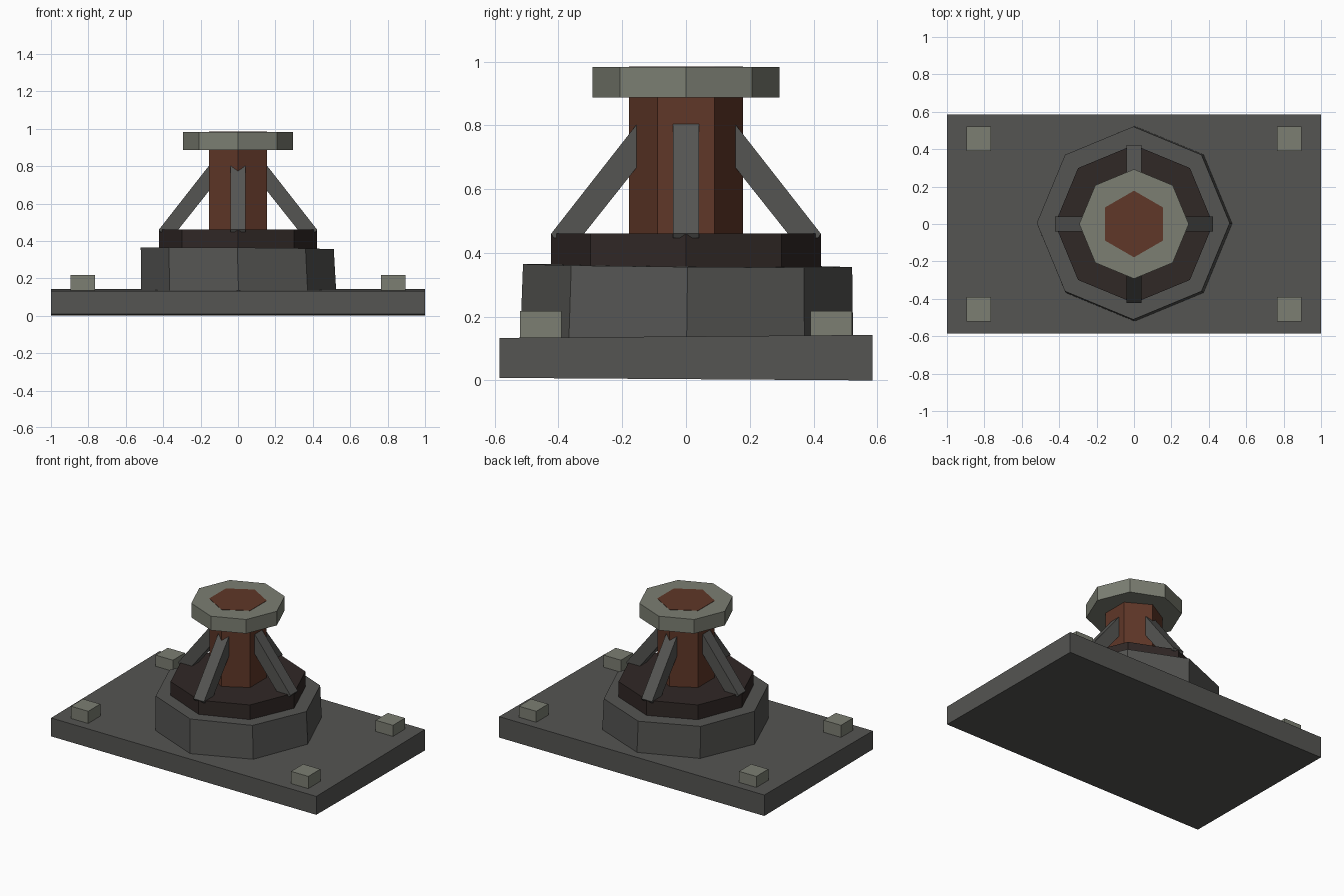
import bpy, bmesh
from math import cos, sin, tau, pi
from mathutils import Matrix

if "Cube" in bpy.data.objects:
    bpy.data.objects.remove(bpy.data.objects["Cube"])


def material(name, rgb):
    m = bpy.data.materials.new(name)
    m.diffuse_color = (*rgb, 1)
    m.use_nodes = True
    m.node_tree.nodes["Principled BSDF"].inputs["Base Color"].default_value = m.diffuse_color
    return m


STONE = material("stone", (0.09, 0.09, 0.085))
METAL = material("light_metal", (0.20, 0.21, 0.17))
DARK = material("dark_iron", (0.03, 0.021, 0.019))
RUST = material("rust", (0.115, 0.038, 0.021))


def loft(name, lower, upper, mat):
    """Closed solid between two matching rings of points."""
    bm = bmesh.new()
    a = [bm.verts.new(p) for p in lower]
    b = [bm.verts.new(p) for p in upper]
    n = len(a)
    bm.faces.new(a[::-1])
    bm.faces.new(b)
    for i in range(n):
        j = (i + 1) % n
        bm.faces.new((a[i], a[j], b[j], b[i]))
    bmesh.ops.recalc_face_normals(bm, faces=bm.faces)
    me = bpy.data.meshes.new(name)
    bm.to_mesh(me)
    bm.free()
    me.materials.append(mat)
    ob = bpy.data.objects.new(name, me)
    bpy.context.collection.objects.link(ob)
    return ob


def ring(n, r, z, turn=0.0, cx=0.0, cy=0.0, tx=0.0, ty=0.0):
    """Regular polygon, optionally shifted and tilted."""
    pts = []
    for i in range(n):
        x = r * cos(turn + tau * i / n)
        y = r * sin(turn + tau * i / n)
        pts.append((x + cx, y + cy, z + tx * x + ty * y))
    return pts


def rect(cx, cy, hx, hy, z, ty=0.0):
    return [(cx + sx * hx, cy + sy * hy, z + ty * sy * hy)
            for sx, sy in ((-1, -1), (1, -1), (1, 1), (-1, 1))]


# Worn base slab, very slightly uneven
loft("base_slab", rect(0, 0, 1, 0.585, 0.004, -0.0068),
     rect(0, 0, 1, 0.585, 0.138, 0.008), STONE)

# Octagonal pedestal, slightly worn and tilted
loft("pedestal", ring(8, 0.522, 0.13, 0, 0.003, 0.002),
     ring(8, 0.516, 0.36, 0, -0.004, 0.005, -0.008, -0.009), STONE)

# Dark collar, column and cap
loft("collar", ring(8, 0.423, 0.35), ring(8, 0.423, 0.46), DARK)
loft("column", ring(6, 0.178, 0.45, pi / 2), ring(6, 0.178, 0.985, pi / 2), RUST)
loft("cap", ring(8, 0.293, 0.887), ring(8, 0.293, 0.983), METAL)

# Four diagonal braces between collar and column
profile = [(0.153, 0.805), (0.153, 0.67), (0.33, 0.447), (0.415, 0.447), (0.423, 0.46)]
for k in range(4):
    brace = loft(f"brace_{k + 1}", [(r, -0.04, z) for r, z in profile],
                 [(r, 0.04, z) for r, z in profile], STONE)
    brace.data.transform(Matrix.Rotation(k * pi / 2, 4, 'Z'))

# Corner bolts
for sx in (-1, 1):
    for sy in (-1, 1):
        cx, cy = sx * 0.83, sy * 0.456
        loft(f"bolt_{'left' if sx < 0 else 'right'}_{'front' if sy < 0 else 'back'}",
             rect(cx, cy, 0.065, 0.065, 0.125), rect(cx, cy, 0.065, 0.065, 0.217), METAL)
